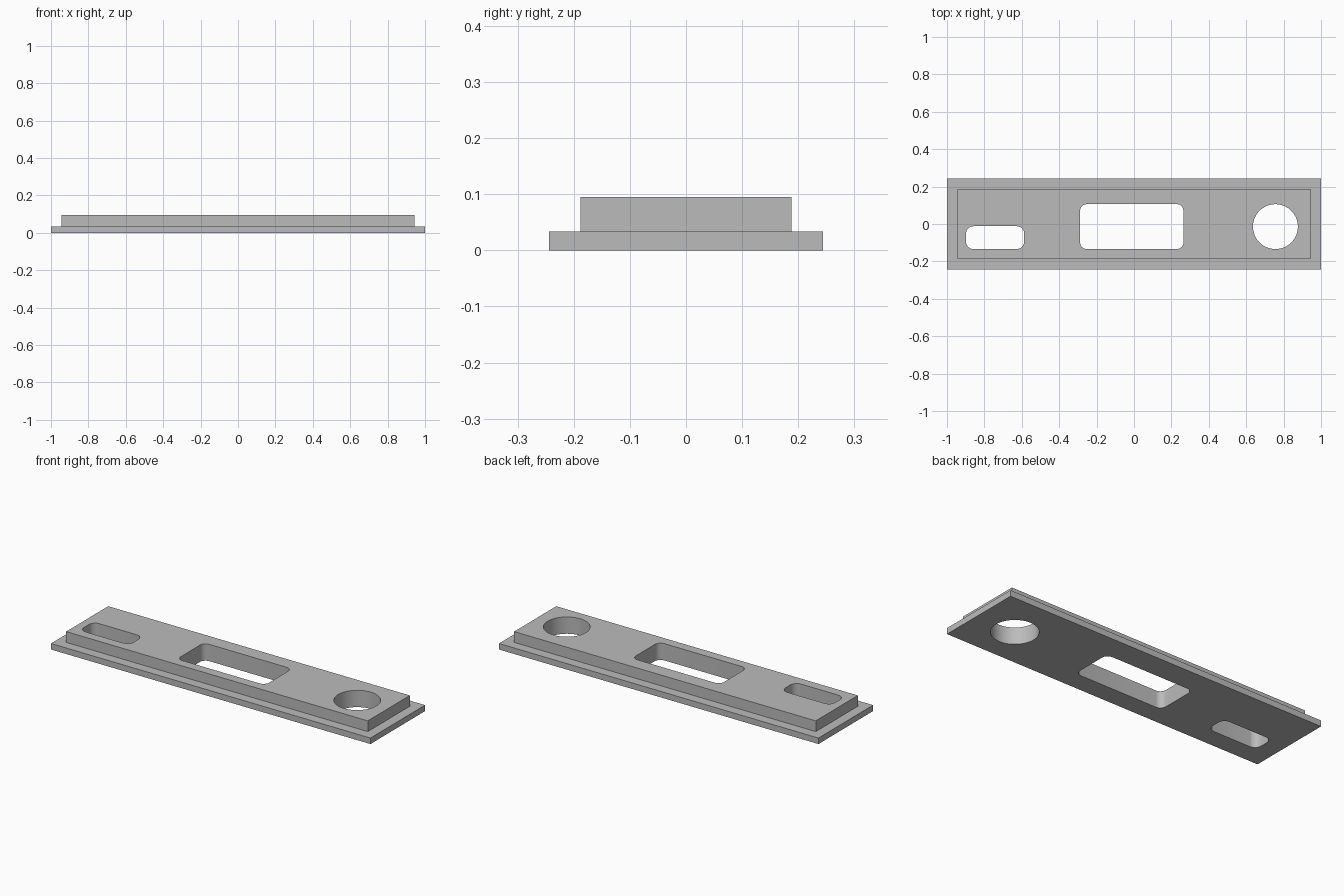
import bpy, bmesh, math

default = bpy.data.objects.get("Cube")
if default:
    bpy.data.objects.remove(default, do_unlink=True)

grey = bpy.data.materials.new("plain_grey")
grey.use_nodes = True
colour = (0.5, 0.5, 0.5, 1)
grey.diffuse_color = colour
grey.node_tree.nodes["Principled BSDF"].inputs["Base Color"].default_value = colour


def rounded_outline(x0, x1, y0, y1, r, steps):
    """Corner arcs of a rounded rectangle, counter-clockwise."""
    corners = [(x1 - r, y1 - r), (x0 + r, y1 - r), (x0 + r, y0 + r), (x1 - r, y0 + r)]
    return [(cx + r * math.cos(a), cy + r * math.sin(a))
            for i, (cx, cy) in enumerate(corners)
            for a in (math.pi / 2 * (i + s / steps) for s in range(steps + 1))]


def prism(name, layers):
    """Stack matching outlines, given as (points, z), into a closed solid."""
    bm = bmesh.new()
    rings = [[bm.verts.new((x, y, z)) for x, y in pts] for pts, z in layers]
    n = len(rings[0])
    for low, high in zip(rings, rings[1:]):
        for i in range(n):
            j = (i + 1) % n
            bm.faces.new((low[i], low[j], high[j], high[i]))
    bm.faces.new(rings[0][::-1])
    bm.faces.new(rings[-1])
    bmesh.ops.remove_doubles(bm, verts=bm.verts, dist=1e-5)
    bmesh.ops.recalc_face_normals(bm, faces=bm.faces)
    mesh = bpy.data.meshes.new(name)
    bm.to_mesh(mesh)
    bm.free()
    mesh.materials.append(grey)
    obj = bpy.data.objects.new(name, mesh)
    bpy.context.collection.objects.link(obj)
    return obj


def rectangle(hx, hy):
    return [(hx, hy), (-hx, hy), (-hx, -hy), (hx, -hy)]


# Plate: wide base flange with a raised step
base, step = rectangle(1, 0.244), rectangle(0.944, 0.188)
plate = prism("stepped_plate", [(base, 0), (base, 0.034), (step, 0.034), (step, 0.095)])

# Through openings: small slot, centre window, round hole
openings = {
    "slot_cutter": rounded_outline(-0.898, -0.587, -0.134, -0.012, 0.04, 8),
    "window_cutter": rounded_outline(-0.288, 0.264, -0.134, 0.106, 0.035, 8),
    "round_cutter": rounded_outline(0.636, 0.876, -0.134, 0.106, 0.12, 16),
}
bpy.ops.object.select_all(action="DESELECT")
bpy.context.view_layer.objects.active = plate
plate.select_set(True)
for name, outline in openings.items():
    cutter = prism(name, [(outline, -0.1), (outline, 0.2)])
    cutter.hide_render = True
    mod = plate.modifiers.new(name, "BOOLEAN")
    mod.operation = "DIFFERENCE"
    mod.solver = "EXACT"
    mod.object = cutter
    bpy.ops.object.modifier_apply(modifier=mod.name)
    bpy.data.objects.remove(cutter, do_unlink=True)

bpy.ops.object.shade_smooth_by_angle(angle=math.radians(30))
